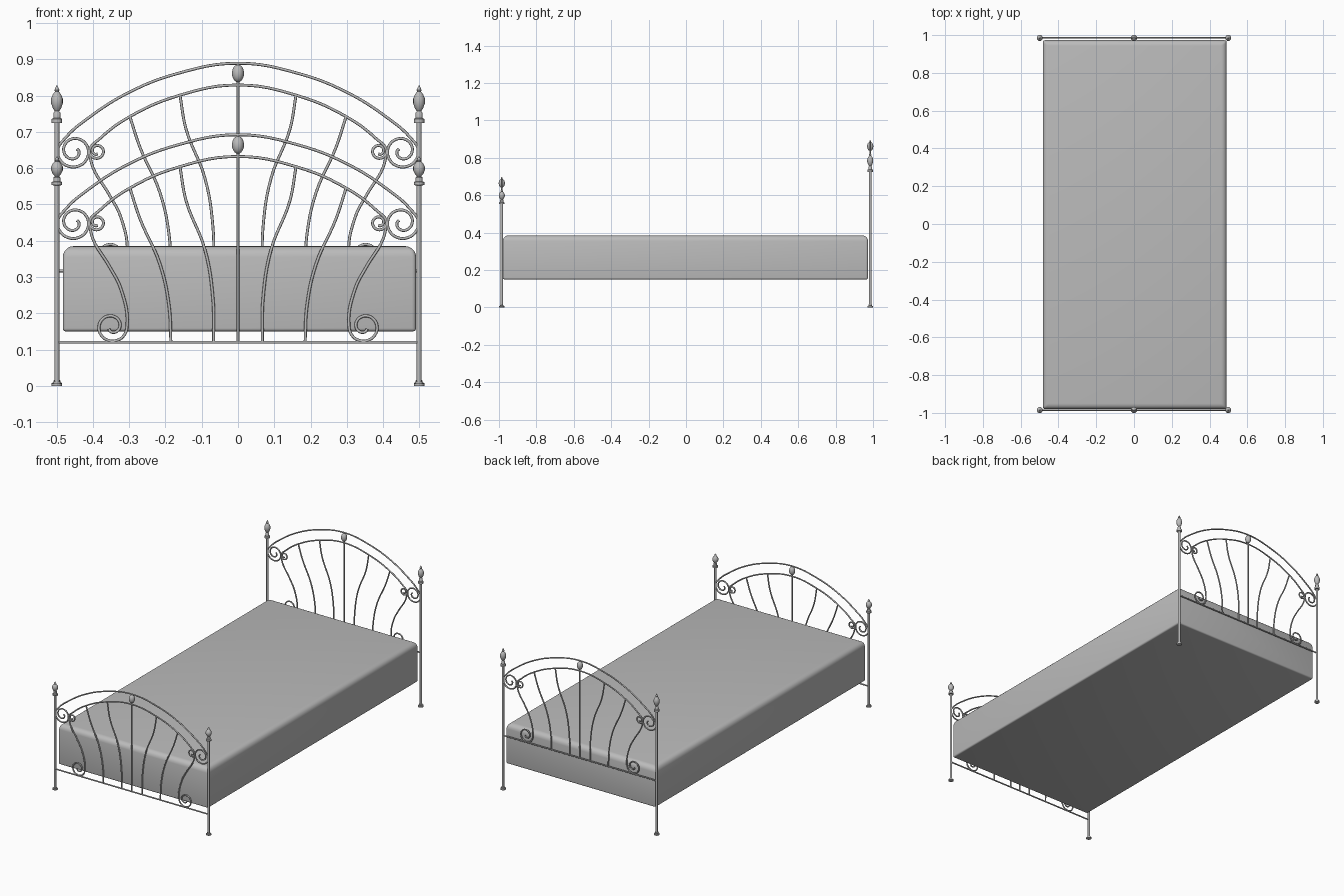
import bpy, math
from mathutils import Vector

cube = bpy.data.objects.get("Cube")
if cube:
    bpy.data.objects.remove(cube, do_unlink=True)


def material(name, value):
    m = bpy.data.materials.new(name)
    m.use_nodes = True
    m.diffuse_color = (value, value, value, 1)
    bsdf = next(n for n in m.node_tree.nodes if n.type == 'BSDF_PRINCIPLED')
    bsdf.inputs["Base Color"].default_value = (value, value, value, 1)
    return m


iron = material("iron grey", 0.5)
fabric = iron


def activate(ob):
    bpy.ops.object.select_all(action='DESELECT')
    ob.select_set(True)
    bpy.context.view_layer.objects.active = ob


def rods(name, paths, y, dz, radius=0.004):
    """Round bars through x-z points, turned into one mesh."""
    cu = bpy.data.curves.new(name, 'CURVE')
    cu.dimensions = '3D'
    cu.bevel_depth, cu.bevel_resolution = radius, 2
    cu.resolution_u = 6
    cu.use_fill_caps = True
    for path in paths:
        sp = cu.splines.new('BEZIER')
        sp.bezier_points.add(len(path) - 1)
        for bp, (x, z) in zip(sp.bezier_points, path):
            bp.co = (x, y, z + dz)
            bp.handle_left_type = bp.handle_right_type = 'AUTO'
    ob = bpy.data.objects.new(name, cu)
    bpy.context.collection.objects.link(ob)
    cu.materials.append(iron)
    activate(ob)
    bpy.ops.object.convert(target='MESH')
    bpy.ops.object.shade_smooth_by_angle(angle=math.radians(50))


def lathe(name, profile, loc, zscale=1.0, sides=16):
    """Spin an (r, z) profile about a vertical axis."""
    verts, faces = [], []
    for r, z in profile:
        for i in range(sides):
            a = math.tau * i / sides
            verts.append((r * math.cos(a), r * math.sin(a), z * zscale))
    for k in range(len(profile) - 1):
        for i in range(sides):
            j = (i + 1) % sides
            a, b = k * sides, (k + 1) * sides
            faces.append((a + i, a + j, b + j, b + i))
    faces.append(tuple(reversed(range(sides))))
    faces.append(tuple(range(len(verts) - sides, len(verts))))
    me = bpy.data.meshes.new(name)
    me.from_pydata(verts, [], faces)
    me.materials.append(iron)
    ob = bpy.data.objects.new(name, me)
    ob.location = loc
    bpy.context.collection.objects.link(ob)
    activate(ob)
    bpy.ops.object.shade_smooth_by_angle(angle=math.radians(40))


def scroll(cx, cz, start, turns, r0, r1, direction):
    """Points of a spiral that tightens from r0 to r1."""
    n = int(turns * 10)
    pts = []
    for i in range(n + 1):
        t = i / n
        a = math.radians(start) + direction * math.tau * turns * t
        r = r0 - (r0 - r1) * t ** 1.5
        pts.append((cx + r * math.cos(a), cz + r * math.sin(a)))
    return pts


def mirrored(path):
    return [path, [(-x, z) for x, z in path]]


def arch(half):
    """Join a left half with its mirror image through the crown point."""
    return [(x, z) for x, z in reversed(half)] + [(-x, z) for x, z in half[1:]]


# Panel paths, shared by both ends
outer = arch([(0, .692), (-.166, .664), (-.30, .612), (-.41, .543), (-.475, .487)]
             + scroll(-.452, .45, 180, 1.6, .046, .010, 1))
inner = arch([(0, .632), (-.16, .604), (-.298, .545), (-.38, .485)]
             + scroll(-.389, .45, 180, 1.3, .021, .008, 1))
side_bar = ([(-.41, .45), (-.40, .405), (-.355, .33), (-.322, .265)]
            + scroll(-.348, .163, 0, 1.4, .042, .010, -1))
wide_bar = [(-.298, .545), (-.27, .46), (-.215, .335), (-.19, .22), (-.185, .12)]
near_bar = [(-.16, .604), (-.143, .51), (-.091, .375), (-.069, .24), (-.067, .12)]

# Turned profiles
post = [(.0145, 0), (.0145, .008), (.010, .009), (.010, .015), (.0065, .016), (.0065, .724),
        (.0145, .725), (.0145, .736), (.010, .738), (.010, .752), (.006, .757),
        (.011, .764), (.016, .778), (.016, .792), (.011, .804), (.005, .811),
        (.007, .815), (.004, .822), (.0005, .829)]
bud = [(.016 * math.sin(math.pi * i / 12) + .0005, -.024 * math.cos(math.pi * i / 12))
       for i in range(13)]

# Footboard and headboard
for end, y, dz, height in (("foot", -.985, 0, .763), ("head", .985, .197, 1)):
    rods(end + "_outer_arch", [outer], y, dz)
    rods(end + "_inner_arch", [inner], y, dz)
    rods(end + "_scroll_bars", mirrored(side_bar), y, dz)
    rods(end + "_curved_bars", mirrored(wide_bar) + mirrored(near_bar), y, dz)
    rods(end + "_centre_bar", [[(0, .12), (0, .692)]], y, dz)
    rods(end + "_bottom_rail", [[(-.499, .12), (.499, .12)]], y, dz)
    lathe(end + "_bud", bud, (0, y, .664 + dz))
    for side, x in (("right", -.499), ("left", .499)):
        lathe(f"{end}_{side}_post", post, (x, y, 0), height)

# Mattress with a soft top edge and a tight bottom edge
lo, hi = Vector((-.483, -.98, .15)), Vector((.491, .973, .385))
bpy.ops.mesh.primitive_cube_add(size=1, location=(lo + hi) / 2)
mattress = bpy.context.object
mattress.name = "mattress"
mattress.scale = hi - lo
bpy.ops.object.transform_apply(location=False, rotation=False, scale=True)
weights = mattress.data.attributes.new("bevel_weight_edge", 'FLOAT', 'EDGE')
for e in mattress.data.edges:
    zs = [mattress.data.vertices[v].co.z for v in e.vertices]
    weights.data[e.index].value = 1 if min(zs) > 0 else (.3 if max(zs) < 0 else .4)
bevel = mattress.modifiers.new("soft_edges", 'BEVEL')
bevel.limit_method = 'WEIGHT'
bevel.width, bevel.segments = .03, 5
mattress.data.materials.append(fabric)
bpy.ops.object.modifier_apply(modifier=bevel.name)
bpy.ops.object.shade_smooth_by_angle(angle=math.radians(40))
